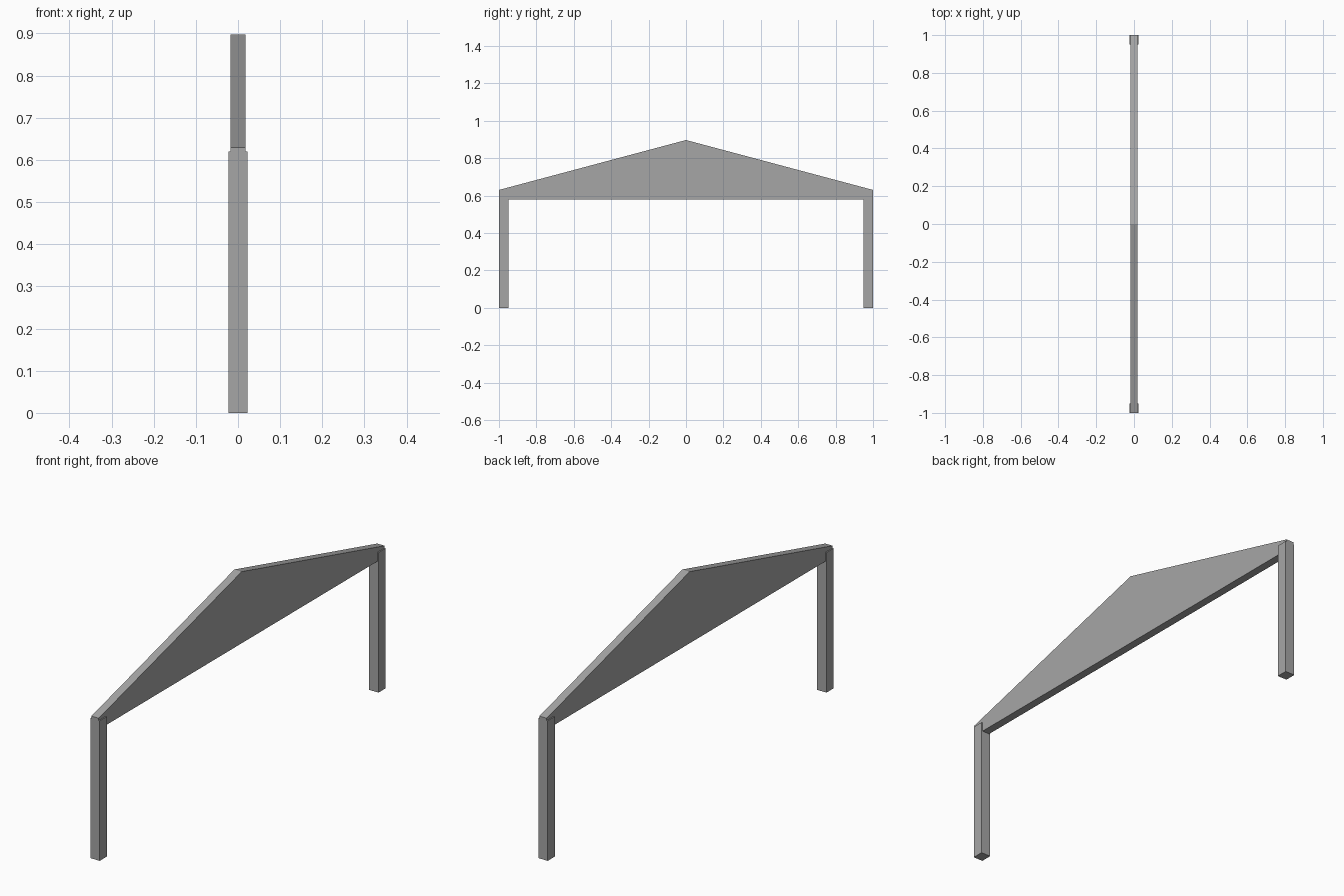
import bpy
import bmesh

cube = bpy.data.objects.get("Cube")
if cube:
    bpy.data.objects.remove(cube, do_unlink=True)

grey = bpy.data.materials.new("plain grey")
grey.use_nodes = True
colour = (0.38, 0.38, 0.38, 1)
grey.diffuse_color = colour
grey.node_tree.nodes["Principled BSDF"].inputs["Base Color"].default_value = colour


def extrude_profile(name, profile, half_width):
    """Extrude a closed (y, z) outline across x, centred on x = 0."""
    bm = bmesh.new()
    face = bm.faces.new([bm.verts.new((-half_width, y, z)) for y, z in profile])
    result = bmesh.ops.extrude_face_region(bm, geom=[face])
    moved = [g for g in result["geom"] if isinstance(g, bmesh.types.BMVert)]
    bmesh.ops.translate(bm, verts=moved, vec=(2 * half_width, 0, 0))
    bmesh.ops.recalc_face_normals(bm, faces=bm.faces)
    mesh = bpy.data.meshes.new(name)
    bm.to_mesh(mesh)
    bm.free()
    mesh.materials.append(grey)
    obj = bpy.data.objects.new(name, mesh)
    bpy.context.collection.objects.link(obj)
    return obj


# Gable panel with short upright ends
extrude_profile("gable_panel", [(-1, 0.58), (1, 0.58), (1, 0.63), (0, 0.897), (-1, 0.63)], 0.018)

# Square posts, slightly wider than the panel, under each end
for name, side in (("front_post", -1), ("back_post", 1)):
    inner, outer = side * 0.95, side
    extrude_profile(name, [(inner, 0), (outer, 0), (outer, 0.62), (inner, 0.62)], 0.023)
